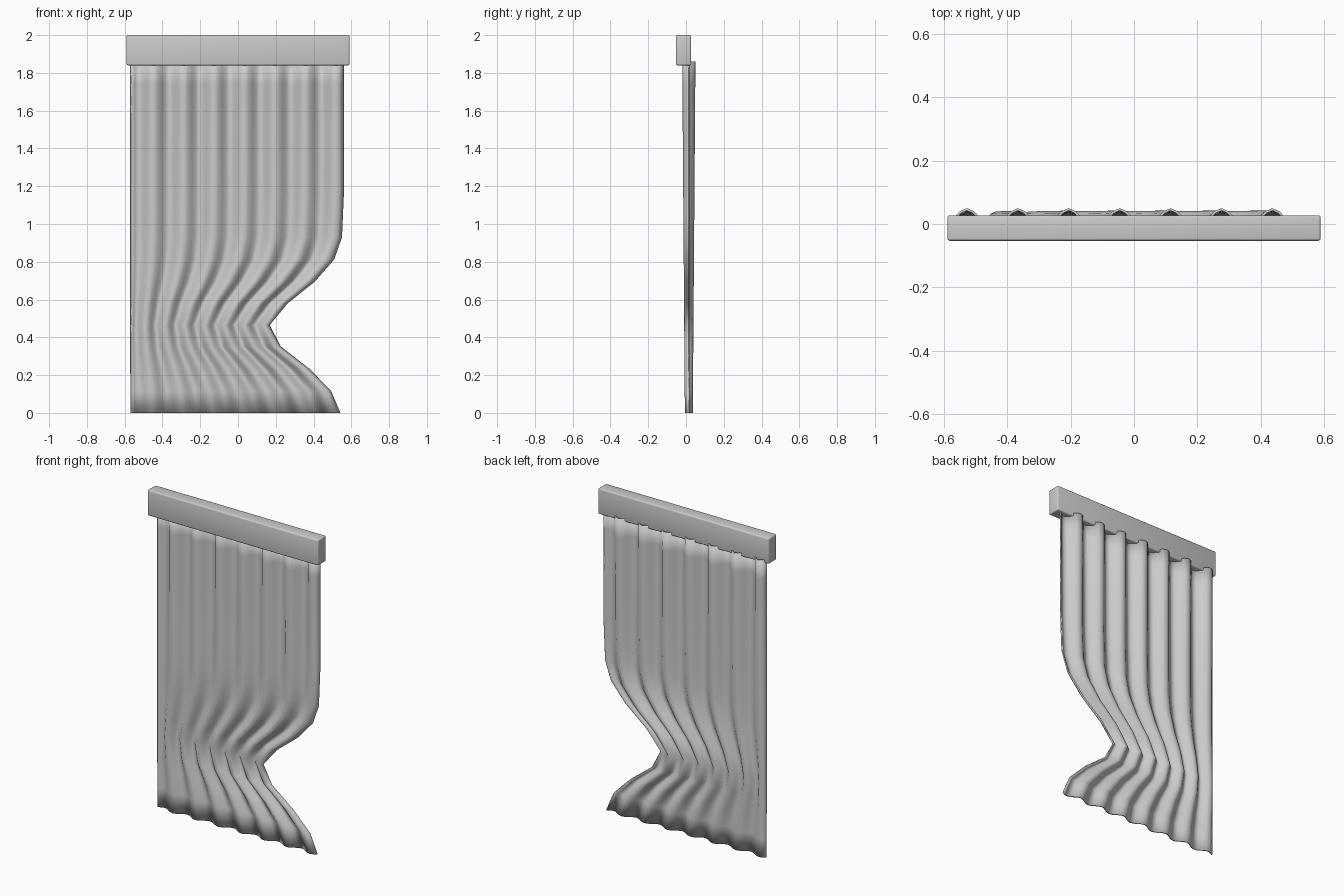
import bpy, bmesh, math

cube = bpy.data.objects.get("Cube")
if cube:
    bpy.data.objects.remove(cube, do_unlink=True)

grey = bpy.data.materials.new("light grey")
grey.use_nodes = True
grey.diffuse_color = (0.6, 0.6, 0.6, 1)
grey.node_tree.nodes["Principled BSDF"].inputs["Base Color"].default_value = (0.6, 0.6, 0.6, 1)


def add_object(name, bm):
    mesh = bpy.data.meshes.new(name)
    bm.to_mesh(mesh)
    bm.free()
    mesh.materials.append(grey)
    obj = bpy.data.objects.new(name, mesh)
    bpy.context.collection.objects.link(obj)
    return obj


def smooth(obj, degrees):
    bpy.ops.object.select_all(action="DESELECT")
    obj.select_set(True)
    bpy.context.view_layer.objects.active = obj
    bpy.ops.object.shade_smooth_by_angle(angle=math.radians(degrees))


# Pelmet box with softened edges
bm = bmesh.new()
bmesh.ops.create_cube(bm, size=1)
bmesh.ops.scale(bm, vec=(1.18, 0.08, 0.16), verts=bm.verts)
bmesh.ops.translate(bm, vec=(0, -0.013, 1.92), verts=bm.verts)
bmesh.ops.bevel(bm, geom=bm.edges[:], offset=0.008, segments=3, profile=0.5, affect="EDGES")
pelmet = add_object("pelmet", bm)
smooth(pelmet, 40)

# Pleated curtain, gathered towards its straight edge
LEFT, TOP, PLEATS, PER_PLEAT = -0.568, 1.86, 7, 8
# free edge from the hem upwards, in equal steps of height
free_edge = [0.54, 0.49, 0.375, 0.225, 0.165, 0.26, 0.405, 0.507, 0.548, 0.553] + [0.558] * 7
rows, cols = len(free_edge) - 1, PLEATS * PER_PLEAT

bm = bmesh.new()
grid = []
for r, edge in enumerate(free_edge):
    t = r / rows
    depth = 0.017 + 0.014 * t
    line = []
    for c in range(cols + 1):
        u = c / cols
        y = 0.015 + depth * math.sin(2 * math.pi * PLEATS * u)
        line.append(bm.verts.new((LEFT + (edge - LEFT) * u, y, TOP * t)))
    grid.append(line)
for low, high in zip(grid, grid[1:]):
    for c in range(cols):
        bm.faces.new((low[c], low[c + 1], high[c + 1], high[c]))
curtain = add_object("curtain", bm)
cloth = curtain.modifiers.new("thickness", "SOLIDIFY")
cloth.thickness = 0.008
cloth.offset = 0
smooth(curtain, 60)
